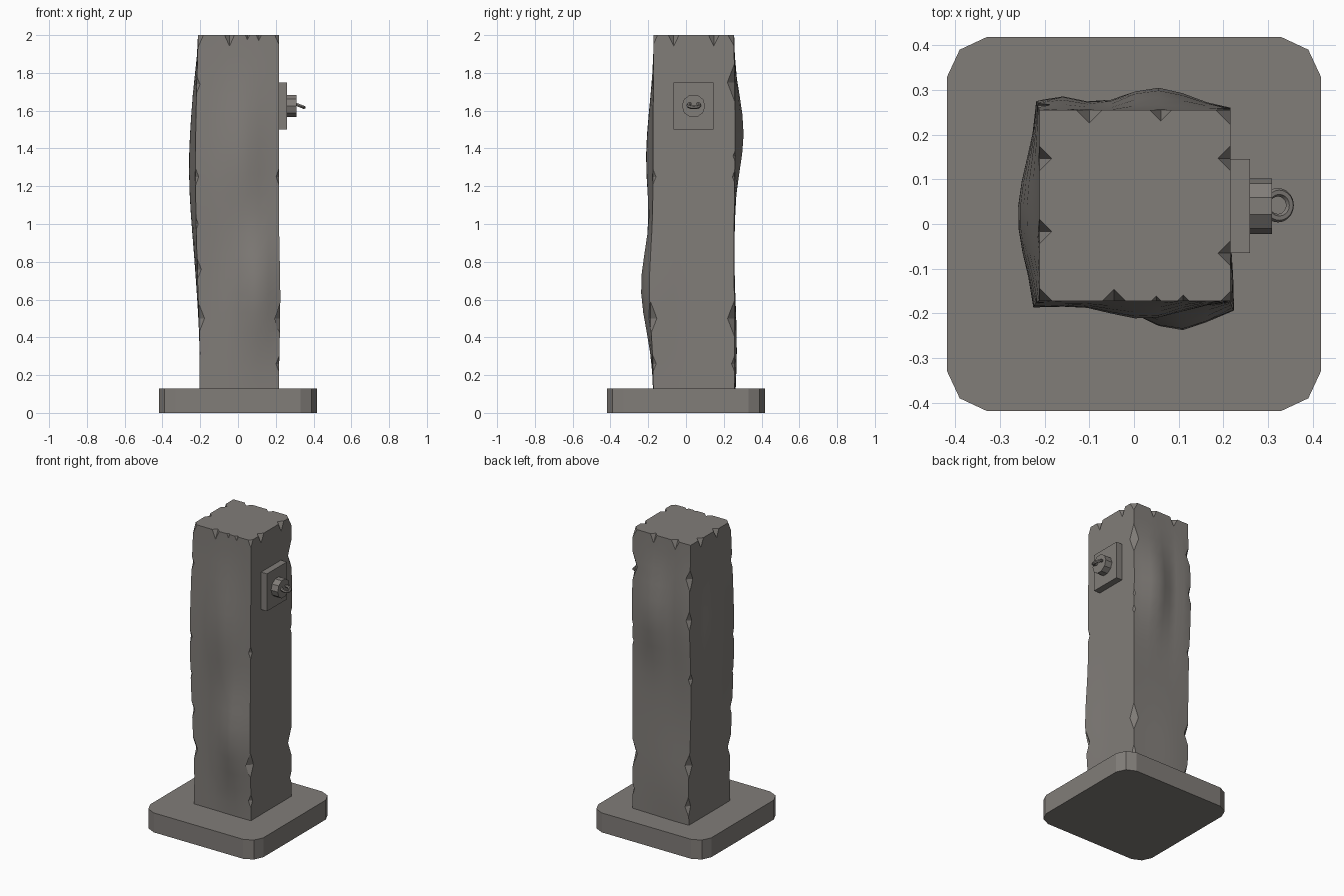
import bpy, bmesh, math
from mathutils import Matrix, Vector

if "Cube" in bpy.data.objects:
    bpy.data.objects.remove(bpy.data.objects["Cube"], do_unlink=True)

stone = bpy.data.materials.new("warm grey stone")
stone.use_nodes = True
GREY = (0.22, 0.205, 0.19, 1)
stone.diffuse_color = GREY
stone.node_tree.nodes["Principled BSDF"].inputs["Base Color"].default_value = GREY

X0, X1, Y0, Y1 = -0.212, 0.216, -0.172, 0.255
FLOOR, TOP = 0.13, 2.0


def make(name, bm):
    bmesh.ops.recalc_face_normals(bm, faces=bm.faces)
    mesh = bpy.data.meshes.new(name)
    bm.to_mesh(mesh)
    bm.free()
    mesh.materials.append(stone)
    obj = bpy.data.objects.new(name, mesh)
    bpy.context.collection.objects.link(obj)
    return obj


def box(name, center, size):
    bm = bmesh.new()
    bmesh.ops.create_cube(bm, size=1, matrix=Matrix.Translation(center) @ Matrix.Diagonal((*size, 1)))
    return make(name, bm)


def bump(a, center, width):
    return math.exp(-((a - center) / width) ** 2)


# Weathered bulges pushing each side of the post outward
def weather(x, y, z):
    fade = min(1, (TOP - z) / 0.25)
    dx = dy = 0
    if y == Y0:
        dy -= 0.066 * bump(x, 0.1, 0.11) * bump(z, 0.66, 0.3)
        dy -= 0.04 * bump(x, 0.02, 0.12) * bump(z, 1.35, 0.35)
        dy -= 0.014 * bump(x, X0, 0.08) * bump(z, 1.2, 0.5)
    if y == Y1:
        dy += 0.05 * bump(x, 0.05, 0.11) * bump(z, 1.48, 0.27)
        dy += 0.03 * bump(x, -0.17, 0.07) * bump(z, 1.5, 0.35)
        dy += 0.014 * bump(x, -0.1, 0.2) * bump(z, 0.35, 0.3)
    if x == X0:
        dx -= 0.048 * bump(y, 0.02, 0.17) * bump(z, 1.3, 0.52)
        dx += 0.01 * bump(z, 0.3, 0.3)
    if x == X1:
        dx += 0.008 * bump(y, Y0, 0.1) * bump(z, 0.6, 0.3)
    return Vector((x + dx * fade, y + dy * fade, z))


# Base slab with clipped corners
bm = bmesh.new()
corner = [(0.418, 0.33), (0.39, 0.39), (0.33, 0.418)]
outline = []
for sx, sy in ((1, 1), (-1, 1), (-1, -1), (1, -1)):
    pts = corner if sx * sy > 0 else corner[::-1]
    outline += [bm.verts.new((sx * px, sy * py, 0)) for px, py in pts]
slab = bmesh.ops.extrude_face_region(bm, geom=[bm.faces.new(outline)])["geom"]
bmesh.ops.translate(bm, vec=(0, 0, FLOOR), verts=[v for v in slab if isinstance(v, bmesh.types.BMVert)])
make("base_slab", bm)

# Post built from stacked square rings
SEG, LEVELS = 8, 18
ring = []
square = [(X0, Y0), (X1, Y0), (X1, Y1), (X0, Y1)]
for i, (ax, ay) in enumerate(square):
    bx, by = square[(i + 1) % 4]
    for s in range(SEG):
        t = s / SEG
        ring.append((ax if ax == bx else ax + (bx - ax) * t,
                     ay if ay == by else ay + (by - ay) * t))
bm = bmesh.new()
rings = []
for k in range(LEVELS + 1):
    z = FLOOR - 0.02 + (TOP - FLOOR + 0.02) * k / LEVELS
    rings.append([bm.verts.new(weather(x, y, z)) for x, y in ring])
for lo, hi in zip(rings, rings[1:]):
    for i in range(len(ring)):
        j = (i + 1) % len(ring)
        bm.faces.new((lo[i], lo[j], hi[j], hi[i]))
bm.faces.new(rings[0])
bm.faces.new(rings[-1])
post = make("stone_post", bm)

# Diamond cutters for the chipped edges
chips = bmesh.new()


def chip(center, size):
    tips = [chips.verts.new(Vector(center) + Vector([s * size[a] if a == b else 0 for b in range(3)]))
            for a in range(3) for s in (1, -1)]
    for a in tips[0:2]:
        for b in tips[2:4]:
            for c in tips[4:6]:
                chips.faces.new((a, b, c))


# Chips down the four corners: (height, depth)
corner_chips = {
    (X1, Y0): [(0.26, 0.018), (0.5, 0.035), (1.25, 0.016)],
    (X1, Y1): [(0.26, 0.015), (0.5, 0.036), (1.25, 0.012), (1.36, 0.01), (1.75, 0.038)],
    (X0, Y0): [(0.5, 0.03), (0.76, 0.022), (1.0, 0.012), (1.25, 0.018), (1.74, 0.018)],
    (X0, Y1): [(0.25, 0.025), (0.52, 0.032), (1.1, 0.018), (1.5, 0.025), (1.77, 0.03)],
}
for (x, y), marks in corner_chips.items():
    for z, d in marks:
        chip(weather(x, y, z), (d, d, d * 2.6))

# Chips around the top rim
for x, d in ((-0.1, 0.03), (0.06, 0.025), (X1, 0.034)):
    chip((x, Y1, TOP + 0.002), (d, d, 0.06))
for x, d in ((X0, 0.03), (-0.045, 0.027), (0.05, 0.012), (0.11, 0.014), (X1, 0.022)):
    chip((x, Y0, TOP + 0.002), (d, d, d * 2.3))
for x, marks in ((X1, (0.147, -0.065)), (X0, (0.147, -0.017))):
    for y in marks:
        chip((x, y, TOP + 0.002), (0.029, 0.029, 0.06))

cutter = make("chip_cutter", chips)
cutter.hide_render = True
mod = post.modifiers.new("chips", "BOOLEAN")
mod.operation = "DIFFERENCE"
mod.solver = "EXACT"
mod.object = cutter
bpy.ops.object.select_all(action="DESELECT")
bpy.context.view_layer.objects.active = post
post.select_set(True)
bpy.ops.object.modifier_apply(modifier="chips")
bpy.data.objects.remove(cutter, do_unlink=True)
bpy.ops.object.shade_smooth_by_angle(angle=math.radians(30))

# Wall plate and collar on the side
HY, HZ = 0.04, 1.625
box("wall_plate", (0.232, HY, HZ), (0.056, 0.21, 0.25))
bm = bmesh.new()
bmesh.ops.create_cone(bm, cap_ends=True, segments=10, radius1=0.062, radius2=0.062, depth=0.055,
                      matrix=Matrix.Translation((0.281, HY, HZ)) @ Matrix.Rotation(math.pi / 2, 4, "Y"))
make("ring_collar", bm)

# Tilted hanging ring
bpy.ops.mesh.primitive_torus_add(major_segments=20, minor_segments=6, major_radius=0.029, minor_radius=0.0095,
                                 location=(0.322, HY + 0.002, 1.628), rotation=(0, math.radians(22), 0))
hoop = bpy.context.object
hoop.name = "hanging_ring"
hoop.data.materials.append(stone)
bpy.ops.object.shade_smooth_by_angle(angle=math.radians(40))
